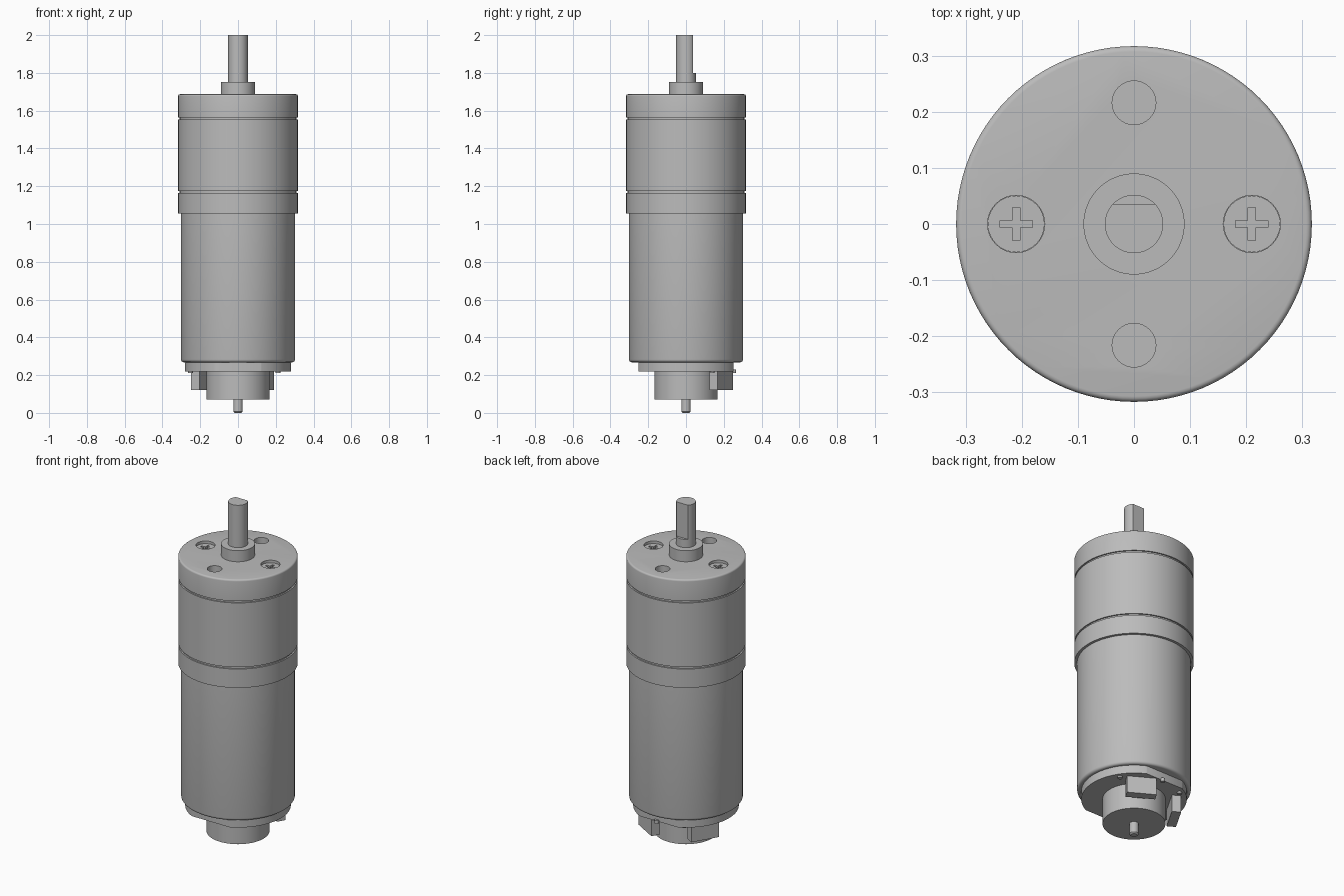
import bpy
import bmesh
from math import sin, cos, pi, radians
from mathutils import Matrix, Vector

default = bpy.data.objects.get("Cube")
if default:
    bpy.data.objects.remove(default, do_unlink=True)

# One flat metal grey
metal = bpy.data.materials.new("metal_grey")
metal.use_nodes = True
GREY = (0.5, 0.5, 0.5, 1)
metal.diffuse_color = GREY
metal.node_tree.nodes["Principled BSDF"].inputs["Base Color"].default_value = GREY


def finish(name, bm):
    bmesh.ops.recalc_face_normals(bm, faces=bm.faces)
    mesh = bpy.data.meshes.new(name)
    bm.to_mesh(mesh)
    bm.free()
    obj = bpy.data.objects.new(name, mesh)
    bpy.context.collection.objects.link(obj)
    mesh.materials.append(metal)
    return obj


def activate(obj):
    bpy.ops.object.select_all(action='DESELECT')
    obj.select_set(True)
    bpy.context.view_layer.objects.active = obj


def smooth(obj):
    activate(obj)
    bpy.ops.object.shade_smooth_by_angle(angle=radians(30))


def lathe(name, profile, at=(0, 0), sides=96):
    """Closed solid of revolution from (radius, z) points, bottom to top."""
    bm = bmesh.new()
    rings = []
    for r, z in profile:
        rings.append([bm.verts.new((at[0] + r * cos(2 * pi * i / sides),
                                    at[1] + r * sin(2 * pi * i / sides), z))
                      for i in range(sides)])
    for low, high in zip(rings, rings[1:]):
        for i in range(sides):
            j = (i + 1) % sides
            bm.faces.new((low[i], low[j], high[j], high[i]))
    bm.faces.new(rings[0][::-1])
    bm.faces.new(rings[-1])
    return finish(name, bm)


def rod(name, r, z0, z1, at=(0, 0), sides=32):
    return lathe(name, [(r, z0), (r, z1)], at, sides)


def box(name, size, center, angle=0):
    """Box placed at center, then turned about the main axis."""
    bm = bmesh.new()
    place = (Matrix.Rotation(angle, 4, 'Z') @ Matrix.Translation(center)
             @ Matrix.Diagonal((*size, 1)))
    bmesh.ops.create_cube(bm, size=1, matrix=place)
    return finish(name, bm)


def cut(target, cutters):
    for cutter in cutters:
        cutter.hide_render = True
        activate(target)
        mod = target.modifiers.new("cut", 'BOOLEAN')
        mod.operation = 'DIFFERENCE'
        mod.solver = 'EXACT'
        mod.object = cutter
        bpy.ops.object.modifier_apply(modifier=mod.name)
        bpy.data.objects.remove(cutter, do_unlink=True)


def fillet(r, z, size, up, steps=4):
    """Rounded outer edge, listed bottom to top."""
    pts = []
    for i in range(steps + 1):
        a = pi / 2 * i / steps
        pts.append((r - size + size * cos(a), z + up * size * (sin(a) - 1)))
    return pts if up > 0 else pts[::-1]


# Gearbox housing with two thin grooves and a rounded top edge
R, G = 0.317, 0.309
TOP = 1.687
profile = [(R, 1.055)]
for z in (1.165, 1.552):
    profile += [(R, z), (G, z), (G, z + 0.011), (R, z + 0.011)]
profile += fillet(R, TOP, 0.01, 1)
gearbox = lathe("gearbox_housing", profile)

# Mounting holes front and back, screw recesses left and right
cutters = []
for s in (-1, 1):
    cutters.append(rod("hole_cutter", 0.039, TOP - 0.12, TOP + 0.05, (0, s * 0.216)))
    cutters.append(rod("recess_cutter", 0.051, TOP - 0.03, TOP + 0.05, (s * 0.21, 0)))
cut(gearbox, cutters)
smooth(gearbox)

# Cross-head screws
for s, side in ((-1, "right"), (1, "left")):
    x = s * 0.21
    head = TOP - 0.015
    screw = rod("screw_" + side, 0.0505, TOP - 0.035, head, (x, 0))
    cut(screw, [box("slot_cutter", (0.058, 0.013, 0.024), (x, 0, head)),
                box("slot_cutter", (0.013, 0.058, 0.024), (x, 0, head))])
    smooth(screw)

# Boss and output shaft with a flat on the back
smooth(rod("shaft_boss", 0.09, TOP - 0.01, 1.752, sides=64))
shaft = rod("output_shaft", 0.052, 1.74, 2.0, sides=64)
cut(shaft, [box("flat_cutter", (0.2, 0.1, 0.4), (0, 0.086, 2.0))])
smooth(shaft)

# Motor can with a rounded lower edge
smooth(lathe("motor_can", fillet(0.302, 0.268, 0.015, -1) + [(0.302, 1.06)]))

# End plate: a disc with flats at front and back
plate = rod("end_plate", 0.28, 0.22, 0.275, sides=96)
cut(plate, [box("plate_cutter", (1, 0.2, 0.4), (0, s * 0.352, 0.25)) for s in (-1, 1)])
smooth(plate)

# Encoder hub and rear shaft
smooth(rod("rear_hub", 0.167, 0.07, 0.23, sides=64))
smooth(lathe("rear_shaft", [(0.018, 0), (0.025, 0.007), (0.025, 0.08)], sides=32))

# Two connector blocks with a pin on each side
for name, deg in (("left", 60), ("right", 150)):
    a = radians(deg)
    box("connector_" + name, (0.05, 0.16, 0.105), (0.215, 0, 0.1725), a)
    for n, t in enumerate((-0.115, 0.115)):
        p = Matrix.Rotation(a, 3, 'Z') @ Vector((0.225, t, 0))
        smooth(rod(f"connector_pin_{name}_{n + 1}", 0.013, 0.21, 0.23, (p.x, p.y), 16))
